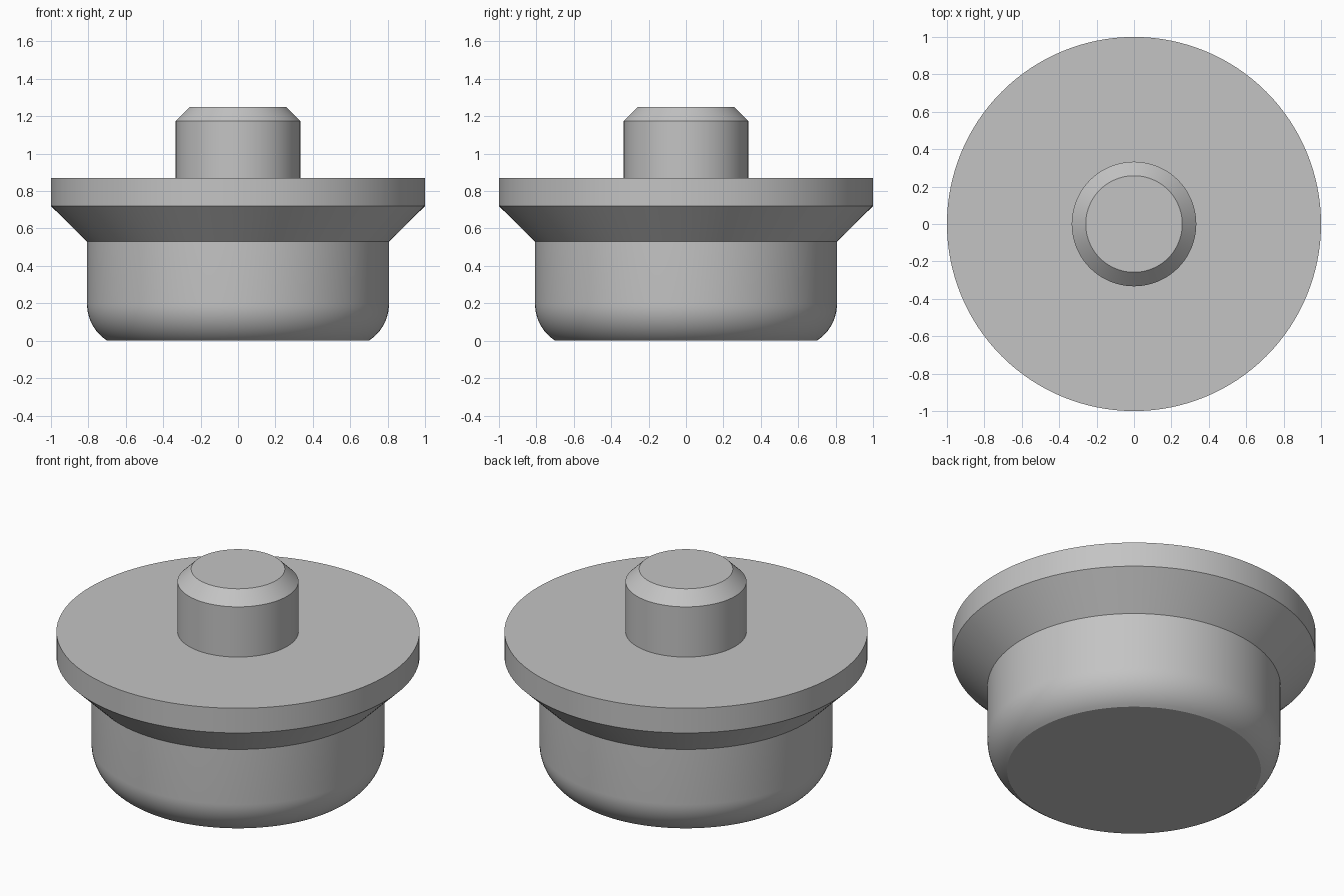
import bpy, bmesh, math
from mathutils import Matrix, Vector

cube = bpy.data.objects.get("Cube")
if cube:
    bpy.data.objects.remove(cube, do_unlink=True)

GREY = (0.55, 0.55, 0.55, 1.0)
metal = bpy.data.materials.new("grey_metal")
metal.use_nodes = True
metal.diffuse_color = GREY
metal.node_tree.nodes["Principled BSDF"].inputs["Base Color"].default_value = GREY

# Rounded lower edge of the body, tangent to its wall
BODY_R, FILLET, SWEEP = 0.807, 0.23, math.radians(58)
fillet_z = FILLET * math.sin(SWEEP)
STEPS = 12
lower_edge = []
for i in range(STEPS + 1):
    a = SWEEP * (i / STEPS - 1)
    lower_edge.append((BODY_R - FILLET + FILLET * math.cos(a),
                       fillet_z + FILLET * math.sin(a)))

# Half outline as (radius, height): body, flared flange, chamfered pin
body = [(0, 0)] + lower_edge + [(BODY_R, 0.53)]
flange = [(1, 0.72), (1, 0.87)]
pin = [(0.333, 0.87), (0.333, 1.175), (0.258, 1.25), (0, 1.25)]
outline = body + flange + pin

# Spin the outline into one closed solid
bm = bmesh.new()
verts = [bm.verts.new((r, 0, z)) for r, z in outline]
edges = [bm.edges.new(pair) for pair in zip(verts, verts[1:])]
bmesh.ops.spin(bm, geom=verts + edges, cent=(0, 0, 0), axis=(0, 0, 1),
               angle=math.tau, steps=128)
bmesh.ops.remove_doubles(bm, verts=bm.verts, dist=0.0001)
bmesh.ops.recalc_face_normals(bm, faces=bm.faces)
mesh = bpy.data.meshes.new("flanged_plug")
bm.to_mesh(mesh)
bm.free()
mesh.materials.append(metal)
plug = bpy.data.objects.new("flanged_plug", mesh)
bpy.context.collection.objects.link(plug)

# Smooth round walls, sharp rims
bpy.context.view_layer.objects.active = plug
plug.select_set(True)
bpy.ops.object.shade_smooth_by_angle(angle=math.radians(25))
